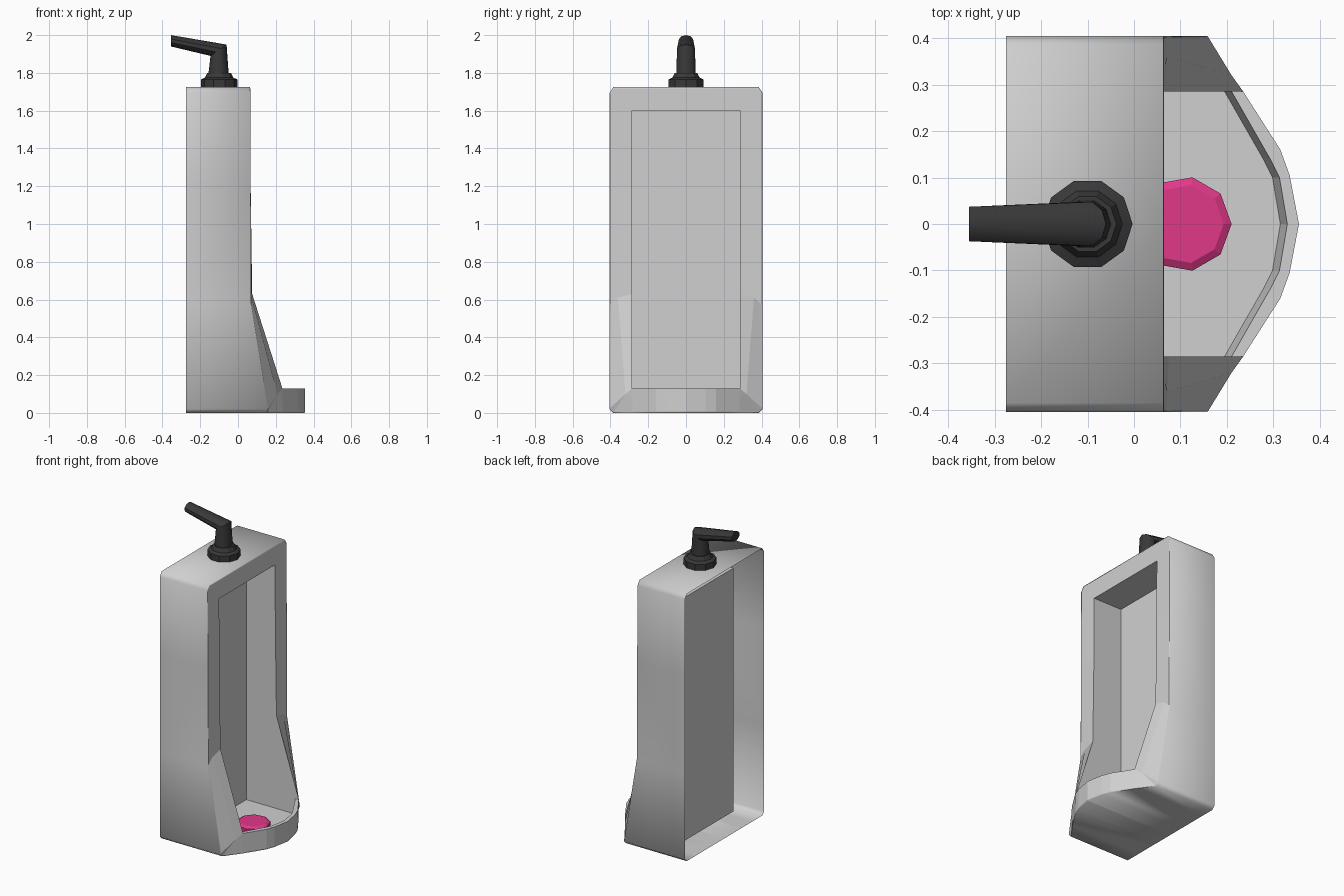
import bpy, bmesh
from math import cos, sin, pi, radians

if "Cube" in bpy.data.objects:
    bpy.data.objects.remove(bpy.data.objects["Cube"])


def material(name, rgb):
    m = bpy.data.materials.new(name)
    m.use_nodes = True
    m.diffuse_color = (*rgb, 1)
    m.node_tree.nodes["Principled BSDF"].inputs["Base Color"].default_value = (*rgb, 1)
    return m


porcelain = material("porcelain grey", (0.63, 0.63, 0.63))
dark_metal = material("dark metal", (0.04, 0.04, 0.04))
pink = material("pink", (0.75, 0.04, 0.25))


def finish(bm, name, mat, angle):
    for e in bm.edges:
        e.smooth = len(e.link_faces) == 2 and e.calc_face_angle(0) < radians(angle)
    mesh = bpy.data.meshes.new(name)
    bm.to_mesh(mesh)
    bm.free()
    mesh.materials.append(mat)
    ob = bpy.data.objects.new(name, mesh)
    bpy.context.scene.collection.objects.link(ob)
    return ob


def loft(name, mat, rings, sides, angle):
    """Skin tilted elliptical rings: (x, z, tilt in degrees, radius, y radius)."""
    bm = bmesh.new()
    loops = []
    for x, z, tilt, r, ry in rings:
        a = radians(tilt)
        turns = [2 * pi * i / sides for i in range(sides)]
        loops.append([bm.verts.new((x + r * cos(t) * cos(a), ry * sin(t), z + r * cos(t) * sin(a)))
                      for t in turns])
    for lo, hi in zip(loops, loops[1:]):
        for i in range(sides):
            j = (i + 1) % sides
            bm.faces.new((lo[i], lo[j], hi[j], hi[i])).smooth = True
    bm.faces.new(loops[0][::-1])
    bm.faces.new(loops[-1])
    bmesh.ops.recalc_face_normals(bm, faces=bm.faces)
    return finish(bm, name, mat, angle)


# Half of the basin body, mirrored across y
BACK, NICHE, FLOOR, LIP, HALF, HEAD = -0.275, -0.14, 0.03, 0.13, 0.285, 1.6
bm = bmesh.new()
cache = {}


def vert(co):
    key = tuple(round(c, 5) for c in co)
    if key not in cache:
        cache[key] = bm.verts.new(key)
    return cache[key]


def face(points, smooth=False):
    vs = list(dict.fromkeys(vert(p) for p in points))
    if len(vs) > 2:
        bm.faces.new(vs).smooth = smooth


# Stations around the front outline: outer point, opening edge, optional crease
lip_plan = [(0.355, 0), (0.335, 0.105), (0.315, 0.16), (0.235, HALF)]
rim_plan = [(0.33, 0), (0.313, 0.1), (0.293, 0.14), (0.21, HALF)]
stations = [((x, y, 0), (x, y, LIP), None) for x, y in lip_plan]
foot = stations[-1][1]
crease = (0.21, 0.32, 0.1)
knee = (0.075, HALF, 0.63)
waist = (0.067, HALF, 1.2)
corner = (0.065, HALF, HEAD)
stations += [
    ((0.16, 0.385, 0), foot, crease),
    ((0.16, 0.405, 0.02), foot, crease),
    ((0.07, 0.405, 0.57), knee, (0.072, 0.36, 0.61)),
    ((0.067, 0.405, 1.2), waist, None),
    ((0.065, 0.405, 1.695), corner, None),
    ((0.065, 0.385, 1.725), corner, None),
    ((0.065, 0, 1.725), (0.065, 0, HEAD), None),
]
columns = []
for outer, inner, fold in stations:
    x, y, z = outer
    edge = (x, y * 0.992, 0.86 + (z - 0.86) * 0.992)
    fold = fold or tuple((a + b) / 2 for a, b in zip(edge, inner))
    columns.append([(BACK, y, z), (x - 0.002, y, z), edge, fold, inner])
for a, b in zip(columns, columns[1:]):
    for k in range(4):
        face((a[k], a[k + 1], b[k + 1], b[k]), smooth=k < 2)

# Rim of the lip, its inner wall and the niche
rim = [(x, y, LIP) for x, y in rim_plan]
floor = [(x - 0.015, y, FLOOR) for x, y in rim_plan]
for i in range(3):
    face((stations[i][1], stations[i + 1][1], rim[i + 1], rim[i]))
    face((rim[i], rim[i + 1], floor[i + 1], floor[i]))
low, low_mid = (NICHE, HALF, FLOOR), (NICHE, 0, FLOOR)
high, high_mid = (NICHE, HALF, HEAD), (NICHE, 0, HEAD)
face(floor + [low, low_mid])
face((low_mid, low, high, high_mid))
face((high_mid, high, corner, stations[-1][1]))
face((foot, rim[-1], floor[-1], low, high, corner, waist, knee))
bmesh.ops.recalc_face_normals(bm, faces=bm.faces)
bm.normal_update()
side = max(bm.faces, key=lambda f: f.calc_center_median().y)
if side.normal.y < 0:
    bmesh.ops.reverse_faces(bm, faces=bm.faces)
body = finish(bm, "basin_body", porcelain, 80)
mirror = body.modifiers.new("Mirror", "MIRROR")
mirror.use_axis = (False, True, False)
mirror.use_clip = True

# Flush valve: collar and bent lever
loft("valve_collar", dark_metal,
     [(-0.1, 1.715, 0, 0.097, 0.097), (-0.1, 1.765, 0, 0.097, 0.097),
      (-0.1, 1.775, 0, 0.075, 0.075), (-0.1, 1.8, 0, 0.062, 0.062)], 10, 30)
loft("flush_lever", dark_metal,
     [(-0.103, 1.79, 0, 0.054, 0.054), (-0.103, 1.92, 35, 0.052, 0.05),
      (-0.355, 1.97, 90, 0.03, 0.039)], 10, 40)

# Deodorant disc on the floor
loft("drain_disc", pink,
     [(0.108, FLOOR, 0, 0.1, 0.1), (0.108, 0.06, 0, 0.102, 0.102),
      (0.108, 0.07, 0, 0.085, 0.085)], 9, 20)
